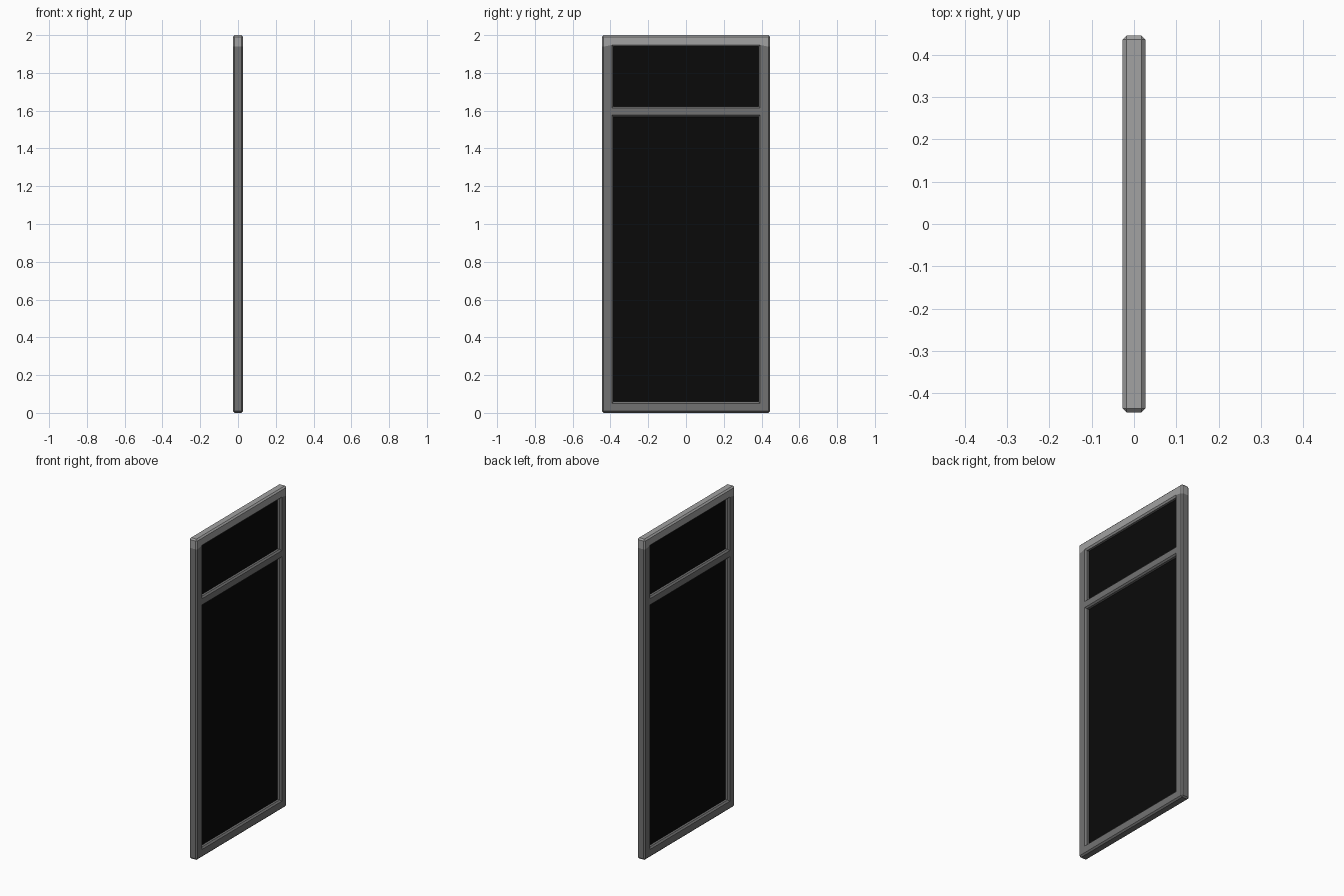
import bpy, bmesh

if "Cube" in bpy.data.objects:
    bpy.data.objects.remove(bpy.data.objects["Cube"])

HALF_T = 0.027
YS = [-0.445, -0.384, 0.384, 0.445]
ZS = [0.0, 0.06, 1.567, 1.623, 1.939, 2.0]
OPENINGS = [(1, 1), (1, 3)]


def material(name, v):
    m = bpy.data.materials.new(name)
    m.diffuse_color = (v, v, v, 1)
    m.use_nodes = True
    m.node_tree.nodes["Principled BSDF"].inputs["Base Color"].default_value = m.diffuse_color
    return m


dark = material("dark_metal", 0.17)
light = material("light_metal", 0.36)
black = material("black_glass", 0.003)

# Frame: grid of cells without the openings, extruded and chamfered
bm = bmesh.new()
grid = [[bm.verts.new((-HALF_T, y, z)) for z in ZS] for y in YS]
for i in range(len(YS) - 1):
    for j in range(len(ZS) - 1):
        if (i, j) not in OPENINGS:
            bm.faces.new((grid[i][j], grid[i][j + 1], grid[i + 1][j + 1], grid[i + 1][j]))
ext = bmesh.ops.extrude_face_region(bm, geom=bm.faces[:], use_keep_orig=True)
for v in ext["geom"]:
    if isinstance(v, bmesh.types.BMVert):
        v.co.x = HALF_T
bmesh.ops.recalc_face_normals(bm, faces=bm.faces)
for f in bm.faces:
    f.material_index = int(f.calc_center_median().z > ZS[4] + 0.01)
bm.normal_update()
sharp = [e for e in bm.edges if e.is_manifold and e.calc_face_angle_signed() > 0.5]
bmesh.ops.bevel(bm, geom=sharp, offset=0.009, segments=1, profile=0.5,
                affect='EDGES', material=-1)
bmesh.ops.recalc_face_normals(bm, faces=bm.faces)
me = bpy.data.meshes.new("door_frame")
bm.to_mesh(me)
bm.free()
me.materials.append(dark)
me.materials.append(light)
bpy.context.collection.objects.link(bpy.data.objects.new("door_frame", me))


# Thin recessed panels filling the openings
def panel(name, z0, z1):
    bpy.ops.mesh.primitive_cube_add(size=1, location=(0, 0, (z0 + z1) / 2))
    ob = bpy.context.object
    ob.name = name
    ob.scale = (0.008, YS[2] - YS[1], z1 - z0)
    ob.data.materials.append(black)


panel("lower_panel", ZS[1], ZS[2])
panel("upper_panel", ZS[3], ZS[4])
